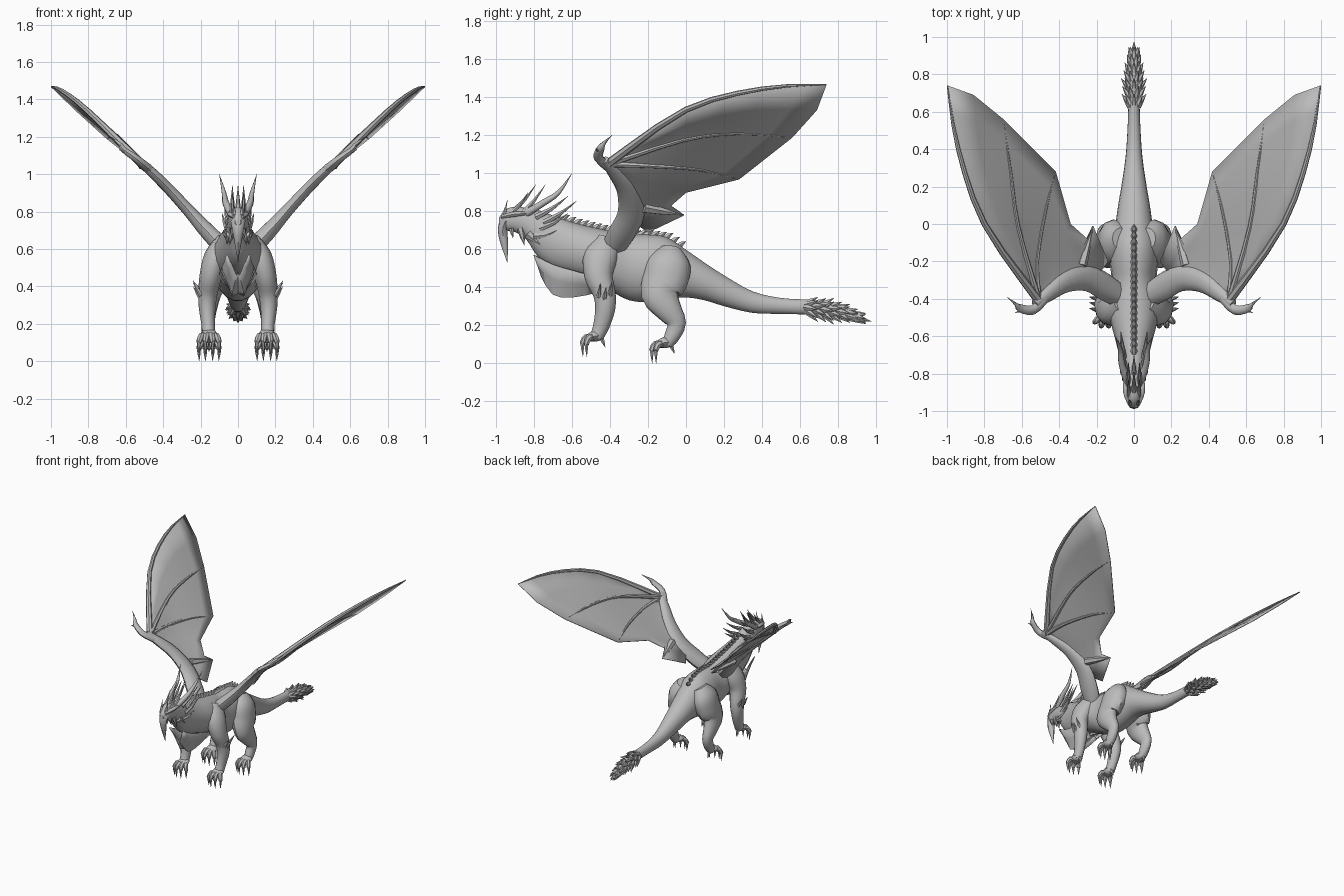
import bpy, bmesh
from math import sin, cos, pi, radians
from mathutils import Vector

if "Cube" in bpy.data.objects:
    bpy.data.objects.remove(bpy.data.objects["Cube"])

GREY = (0.5, 0.5, 0.5, 1)
skin = bpy.data.materials.new("grey_hide")
skin.use_nodes = True
skin.diffuse_color = GREY
skin.node_tree.nodes["Principled BSDF"].inputs["Base Color"].default_value = GREY


def smooth(rows, steps):
    """Pass a smooth curve through rows of numbers."""
    out = []
    last = len(rows) - 1
    for i in range(last):
        quad = [rows[min(max(i + k, 0), last)] for k in (-1, 0, 1, 2)]
        for s in range(steps):
            t = s / steps
            out.append([b + t * (c - a + t * (2*a - 5*b + 4*c - d + t * (3*b - a - 3*c + d))/1) / 2
                        for a, b, c, d in zip(*quad)])
    return out + [list(rows[-1])]


def tube(bm, rows, ref=(0, 1, 0), sides=10, steps=3, axis=None):
    """Loft ellipses along rows of x, y, z, width radius, depth radius."""
    rows = smooth(rows, steps)
    pts = [Vector(r[:3]) for r in rows]
    rings = []
    for i, p in enumerate(pts):
        t = Vector(axis) if axis else (pts[min(i + 1, len(pts) - 1)] - pts[max(i - 1, 0)]).normalized()
        r = Vector(ref)
        if abs(t.dot(r)) > 0.97:
            r = Vector((r.y, r.z, r.x))
        u = t.cross(r).normalized()
        v = u.cross(t)
        w, h = (max(k, 0.001) for k in rows[i][3:])
        rings.append([bm.verts.new(p + u * w * cos(a) + v * h * sin(a))
                      for a in (2 * pi * k / sides for k in range(sides))])
    for a, b in zip(rings, rings[1:]):
        for k in range(sides):
            n = (k + 1) % sides
            bm.faces.new((a[k], a[n], b[n], b[k]))
    bm.faces.new(rings[0])
    bm.faces.new(rings[-1])


def spike(bm, base, tip, r, bow=0.0):
    """A pointed horn, bowed along z at its middle."""
    b, t = Vector(base), Vector(tip)
    m = b.lerp(t, 0.5) + Vector((0, 0, bow))
    tube(bm, [(*b, r, r), (*m, r * 0.65, r * 0.65), (*t, 0, 0)], (0, 0, 1), 6, 2)


def sheet(bm, lines, steps=3):
    """Skin between neighbouring lines of points."""
    grid = [[bm.verts.new(p) for p in smooth(l, steps)] for l in lines]
    for a, b in zip(grid, grid[1:]):
        for k in range(len(a) - 1):
            bm.faces.new((a[k], a[k + 1], b[k + 1], b[k]))
    bmesh.ops.remove_doubles(bm, verts=bm.verts, dist=0.0005)


def finish(bm, name, mirror=False, thick=0, angle=45):
    bmesh.ops.recalc_face_normals(bm, faces=bm.faces)
    mesh = bpy.data.meshes.new(name)
    bm.to_mesh(mesh)
    bm.free()
    mesh.materials.append(skin)
    mesh.polygons.foreach_set("use_smooth", [True] * len(mesh.polygons))
    mesh.set_sharp_from_angle(angle=radians(angle))
    obj = bpy.data.objects.new(name, mesh)
    bpy.context.collection.objects.link(obj)
    if thick:
        mod = obj.modifiers.new("thickness", 'SOLIDIFY')
        mod.thickness = thick
        mod.offset = 0
    if mirror:
        obj.modifiers.new("both_sides", 'MIRROR').use_mirror_merge = False
    return obj


# Head, neck, trunk and tail: y, top, bottom, half width
TRUNK = [(-.985, .765, .725, .015), (-.95, .81, .70, .035), (-.9, .825, .69, .045),
         (-.84, .82, .65, .055), (-.78, .81, .56, .065), (-.7, .78, .5, .08),
         (-.6, .745, .465, .105), (-.5, .72, .43, .13), (-.4, .7, .38, .135),
         (-.3, .68, .33, .12), (-.2, .68, .32, .13), (-.1, .665, .335, .125),
         (0, .6, .345, .1), (.1, .53, .33, .085), (.2, .465, .3, .068),
         (.35, .38, .265, .046), (.5, .345, .26, .035), (.65, .335, .255, .03),
         (.8, .315, .235, .03), (.93, .25, .215, .012)]
bm = bmesh.new()
tube(bm, [(0, y, (t + b) / 2, w, (t - b) / 2) for y, t, b, w in TRUNK],
     (0, 0, 1), 18, 3, (0, 1, 0))
finish(bm, "body")


def trunk_at(y):
    for a, b in zip(TRUNK, TRUNK[1:]):
        if a[0] <= y <= b[0]:
            f = (y - a[0]) / (b[0] - a[0])
            return [p + (q - p) * f for p, q in zip(a, b)]


# Hanging beard and jaw
bm = bmesh.new()
tube(bm, [(0, -.95, .75, .04, .03), (0, -.965, .7, .03, .025), (0, -.955, .63, .018, .02),
          (0, -.94, .53, 0, 0)], sides=8)
finish(bm, "beard")
bm = bmesh.new()
spike(bm, (.03, -.87, .71), (.045, -.85, .62), .02)
spike(bm, (.04, -.83, .68), (.06, -.76, .62), .025)
spike(bm, (.03, -.92, .71), (.035, -.91, .66), .014)
finish(bm, "jaw_barbs", True)

# Horns, brow and cheek spikes
bm = bmesh.new()
tube(bm, [(.035, -.84, .79, .022, .022), (.065, -.75, .845, .018, .018),
          (.075, -.67, .9, .012, .012), (.1, -.6, 1.0, 0, 0)], sides=8)
for base, tip, r in [((.03, -.86, .79), (.03, -.74, .94), .016),
                     ((.045, -.79, .77), (.075, -.62, .88), .018),
                     ((.05, -.75, .74), (.07, -.575, .855), .018),
                     ((.055, -.77, .71), (.085, -.62, .79), .018),
                     ((.055, -.8, .67), (.08, -.68, .7), .018),
                     ((.025, -.92, .79), (.03, -.83, .9), .014),
                     ((.02, -.96, .78), (.025, -.94, .86), .012)]:
    spike(bm, base, tip, r, -.01)
tube(bm, [(.02, -.97, .77, .01, .01), (.042, -.9, .785, .016, .014), (.05, -.82, .79, .005, .005)],
     (0, 0, 1), 8)
finish(bm, "horns_and_brow", True)
bm = bmesh.new()
spike(bm, (0, -.9, .81), (0, -.79, .94), .015, -.01)
spike(bm, (0, -.82, .8), (0, -.7, .88), .015, -.01)
finish(bm, "head_crest")

# Low ridge of plates along the spine
bm = bmesh.new()
for i in range(20):
    y = -.68 + i * .034
    z = trunk_at(y)[1]
    spike(bm, (0, y - .012, z - .015), (0, y + .035, z + .02), .022, .005)
finish(bm, "spine_ridge")

# Pleated throat flap
bm = bmesh.new()
top = [(.06, -.8, .57), (.075, -.7, .52), (.09, -.6, .49), (.1, -.46, .45)]
low = [(.008, -.76, .46), (.03, -.7, .365), (.03, -.6, .35), (.03, -.47, .375)]
mid = [[(a + b) / 2 for a, b in zip(p, q)] for p, q in zip(top, low)]
keel = [(0, p[1], p[2] + .015) for p in low]
sheet(bm, [top, mid, low, keel], 2)
finish(bm, "throat_flap", True, .008, 20)

# Club of backward spikes on the tail tip
bm = bmesh.new()
for i in range(7):
    y = .63 + i * .042
    _, t, b, w = trunk_at(y)
    reach = .078 - .0065 * abs(i - 2) - .004 * i
    for k in range(8):
        a = 2 * pi * (k + .5 * (i % 2)) / 8
        d = Vector((cos(a), 0, sin(a)))
        c = Vector((0, y, (t + b) / 2))
        spike(bm, c + d * w * .6, c + d * reach + Vector((0, .065, -.012)), .02)
spike(bm, (0, .87, .245), (0, .975, .222), .025)
finish(bm, "tail_club")


# Legs with clawed feet
def foot(bm, x, y, z):
    p = Vector((x, y, z))
    tube(bm, [(x, y + .04, z + .01, .02, .02), (x, y, z + .01, .045, .03),
              (x, y - .035, z, .04, .02)], (0, 0, 1), 8)
    for deg in (-48, -16, 16, 48):
        d = Vector((sin(radians(deg)), -cos(radians(deg)), 0))
        knuckle, end = p + d * .052, p + d * .074 + Vector((0, 0, -.035))
        tube(bm, [(*p, .02, .02), (*knuckle, .019, .019), (*end, .014, .014)], (1, 0, 0), 7)
        spike(bm, end + Vector((0, 0, .012)), p + d * .07 + Vector((0, 0, -.1)), .012)
    spike(bm, p + Vector((0, .03, 0)), p + Vector((0, .05, -.05)), .014)


bm = bmesh.new()
tube(bm, [(.07, -.41, .64, .05, .07), (.115, -.45, .56, .065, .09), (.145, -.46, .46, .06, .075),
          (.16, -.43, .37, .052, .06), (.165, -.425, .29, .045, .053), (.16, -.445, .2, .036, .043),
          (.157, -.47, .14, .035, .035)], sides=12)
foot(bm, .155, -.475, .135)
for y, z in ((-.4, .39), (-.43, .36), (-.46, .38)):
    spike(bm, (.195, y, z - .03), (.24, y + .01, z + .04), .014)
finish(bm, "front_leg", True)

bm = bmesh.new()
tube(bm, [(.07, -.08, .6, .05, .06), (.1, -.09, .53, .08, .115), (.125, -.11, .44, .075, .12),
          (.15, -.135, .36, .06, .1), (.16, -.09, .28, .048, .07), (.16, -.05, .21, .036, .05),
          (.158, -.075, .14, .035, .04), (.157, -.1, .1, .03, .03)], sides=12)
foot(bm, .155, -.11, .1)
finish(bm, "hind_leg", True)

# Wings: finger lines fan out from the wrist
wrist = (.51, -.41, 1.05)
lead = [wrist, (.8, 0, 1.335), (.94, .4, 1.445), (.998, .74, 1.468)]
fore = [wrist, (.71, 0, 1.255), (.82, .36, 1.335), (.86, .69, 1.335)]
middle = [wrist, (.62, -.02, 1.175), (.66, .27, 1.21), (.7, .56, 1.19)]
inner = [wrist, (.52, -.2, 1.04), (.475, .07, 1.02), (.42, .28, .97)]
hem = [wrist, (.43, -.25, .97), (.38, -.1, .93), (.34, 0, .9)]
notch = [wrist, (.41, -.31, .95), (.32, -.2, .86), (.25, -.08, .83)]
elbow = [wrist, (.39, -.34, .94), (.28, -.27, .83), (.22, -.01, .78)]
root = [wrist, (.37, -.35, .925), (.24, -.32, .79), (.14, -.2, .69)]
NORMAL = (-.67, 0, .74)
bm = bmesh.new()
sheet(bm, [lead, fore, middle, inner, hem, notch, elbow, root], 2)
finish(bm, "wing_membrane", True, .006)

bm = bmesh.new()
for line, r in ((lead, .02), (middle, .016), (inner, .016)):
    tube(bm, [(*p, r * f, r * f) for p, f in zip(line, (1.2, .8, .6, .15))], NORMAL, 7, 3)
finish(bm, "wing_fingers", True)

bm = bmesh.new()
tube(bm, [(.07, -.39, .6, .06, .05), (.15, -.34, .68, .075, .045), (.25, -.29, .79, .07, .035),
          (.36, -.31, .91, .055, .03), (.45, -.37, 1.0, .042, .028), (.53, -.43, 1.07, .025, .022)],
     NORMAL, 10)
tube(bm, [(.48, -.4, 1.03, .03, .025), (.54, -.46, 1.08, .026, .02), (.61, -.45, 1.13, .022, .016),
          (.63, -.43, 1.16, .01, .01), (.68, -.39, 1.2, 0, 0)], NORMAL, 8)
spike(bm, (.58, -.45, 1.11), (.635, -.475, 1.13), .014)
spike(bm, (.28, -.22, .82), (.22, -.01, .78), .03)
finish(bm, "wing_arm", True)
